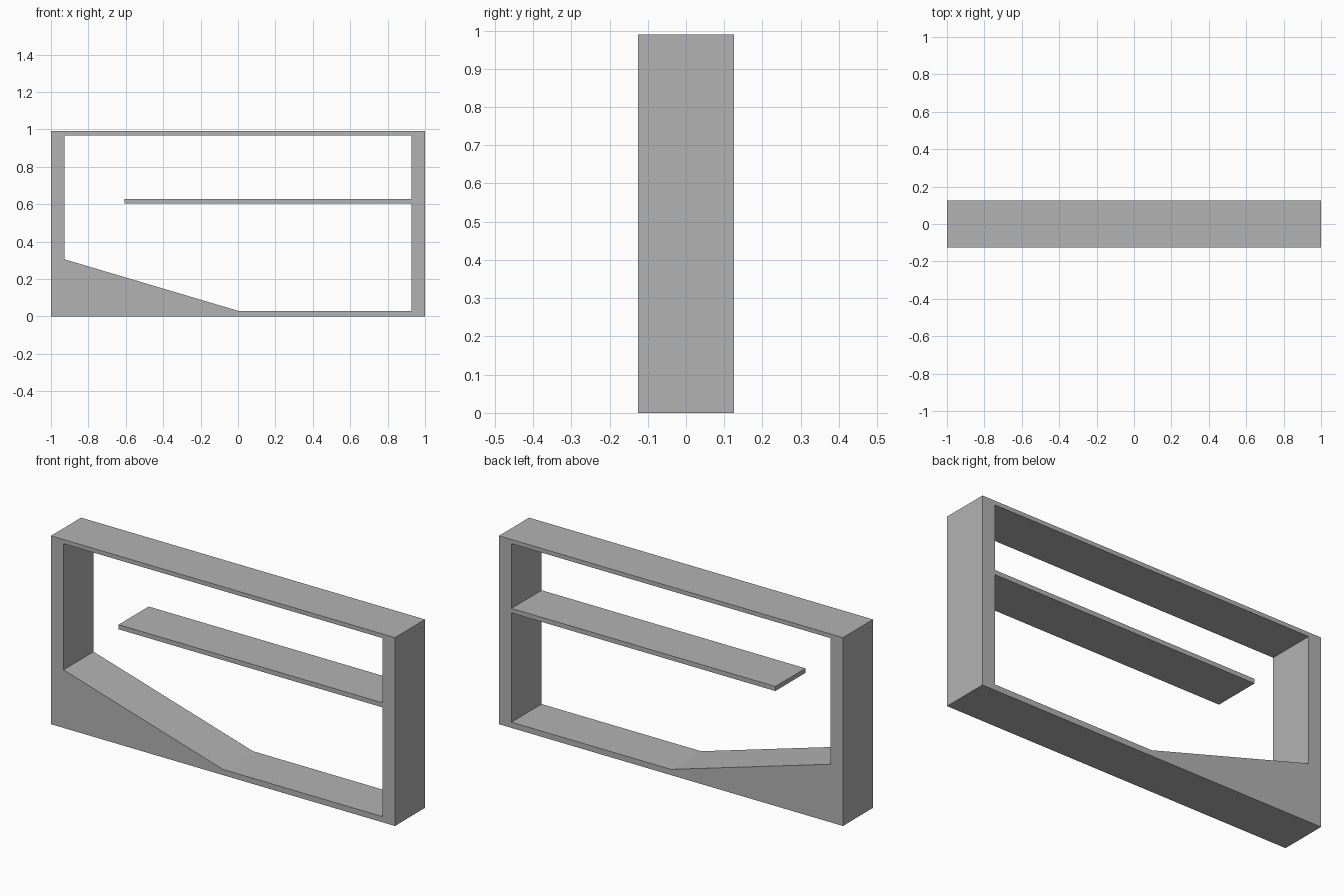
import bpy
from math import radians

cube = bpy.data.objects.get("Cube")
if cube:
    bpy.data.objects.remove(cube, do_unlink=True)

HEIGHT, HALF_DEPTH = 0.99, 0.125
INNER = 0.927          # inside face of both side walls
FLOOR, CEILING = 0.03, 0.968
SHELF_LOW, SHELF_HIGH, SHELF_END = 0.604, 0.628, -0.607

grey = bpy.data.materials.new("plain grey")
grey.use_nodes = True
grey.diffuse_color = (0.45, 0.45, 0.45, 1)
grey.node_tree.nodes["Principled BSDF"].inputs["Base Color"].default_value = grey.diffuse_color

# Outer rectangle of the frame
outer = [(-1, 0), (1, 0), (1, HEIGHT), (-1, HEIGHT)]

# Opening: ramp at the right, floor, and a shelf reaching in from the left wall
opening = [
    (-INNER, 0.305), (0, FLOOR), (INNER, FLOOR),
    (INNER, SHELF_LOW), (SHELF_END, SHELF_LOW),
    (SHELF_END, SHELF_HIGH), (INNER, SHELF_HIGH),
    (INNER, CEILING), (-INNER, CEILING),
]

# Filled profile, extruded through the depth
profile = bpy.data.curves.new("shelf_frame", "CURVE")
profile.dimensions = "2D"
profile.fill_mode = "BOTH"
profile.extrude = HALF_DEPTH
for loop in (outer, opening):
    spline = profile.splines.new("POLY")
    spline.points.add(len(loop) - 1)
    for point, (x, z) in zip(spline.points, loop):
        point.co = (x, z, 0, 1)
    spline.use_cyclic_u = True
profile.materials.append(grey)

frame = bpy.data.objects.new("shelf_frame", profile)
bpy.context.collection.objects.link(frame)
frame.rotation_euler.x = radians(90)

# Turn it into a flat-shaded mesh standing upright
bpy.ops.object.select_all(action="DESELECT")
frame.select_set(True)
bpy.context.view_layer.objects.active = frame
bpy.ops.object.convert(target="MESH")
bpy.ops.object.transform_apply(location=False, rotation=True, scale=False)
bpy.ops.object.mode_set(mode="EDIT")
bpy.ops.mesh.select_all(action="SELECT")
bpy.ops.mesh.remove_doubles(threshold=0.0001)
bpy.ops.mesh.normals_make_consistent(inside=False)
bpy.ops.object.mode_set(mode="OBJECT")
bpy.ops.object.shade_flat()
